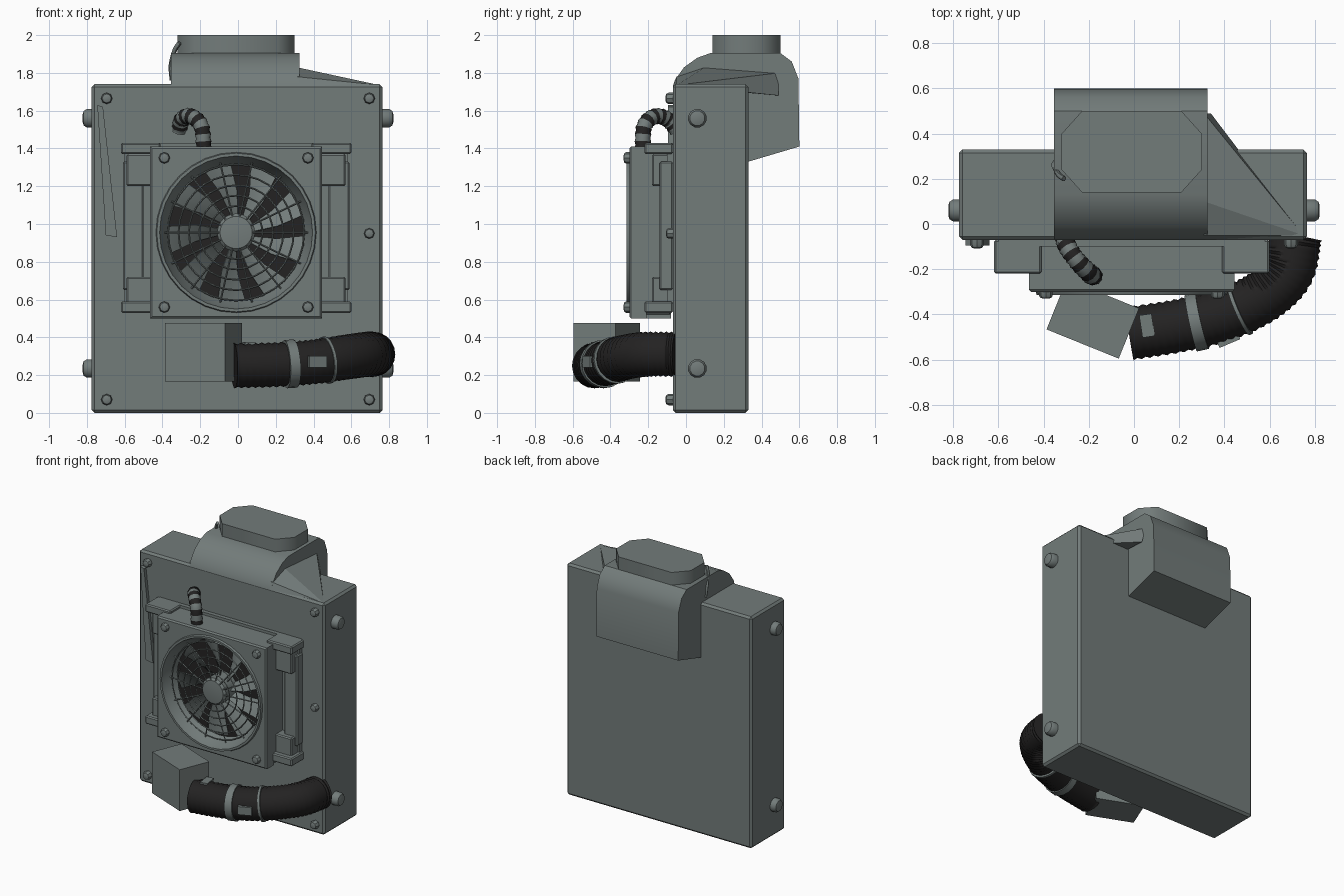
import bpy, bmesh, math
from mathutils import Vector, Matrix

cube = bpy.data.objects.get("Cube")
if cube:
    bpy.data.objects.remove(cube, do_unlink=True)


def material(name, rgb):
    m = bpy.data.materials.new(name)
    m.use_nodes = True
    m.diffuse_color = (*rgb, 1)
    m.node_tree.nodes["Principled BSDF"].inputs["Base Color"].default_value = (*rgb, 1)
    return m


GREY = material("grey green metal", (0.17, 0.2, 0.195))
DARK = material("black rubber", (0.017, 0.016, 0.016))


def finish(name, bm, mats=(GREY,), angle=35):
    """Turn a bmesh into an object, smooth below the given edge angle."""
    bmesh.ops.recalc_face_normals(bm, faces=bm.faces)
    for f in bm.faces:
        f.smooth = angle > 0
    for e in bm.edges:
        e.smooth = len(e.link_faces) == 2 and e.calc_face_angle(0) < math.radians(angle)
    mesh = bpy.data.meshes.new(name)
    bm.to_mesh(mesh)
    bm.free()
    for m in mats:
        mesh.materials.append(m)
    ob = bpy.data.objects.new(name, mesh)
    bpy.context.collection.objects.link(ob)
    return ob


def box(name, lo, hi, mat=GREY, bevel=0.0, turn=0.0):
    lo, hi = Vector(lo), Vector(hi)
    bm = bmesh.new()
    bmesh.ops.create_cube(bm, size=1)
    bmesh.ops.scale(bm, vec=hi - lo, verts=bm.verts)
    bmesh.ops.rotate(bm, matrix=Matrix.Rotation(turn, 3, 'Z'), verts=bm.verts)
    bmesh.ops.translate(bm, vec=(lo + hi) / 2, verts=bm.verts)
    ob = finish(name, bm, (mat,), 0)
    if bevel:
        mod = ob.modifiers.new("Bevel", 'BEVEL')
        mod.width, mod.segments = bevel, 1
    return ob


def loft(name, rings, mats=(GREY,), caps=True, angle=35, stripe=None):
    """Skin a list of equal closed rings; stripe picks a material per band."""
    bm = bmesh.new()
    rows = [[bm.verts.new(p) for p in r] for r in rings]
    n = len(rows[0])
    for k, (a, b) in enumerate(zip(rows, rows[1:])):
        for i in range(n):
            f = bm.faces.new((a[i], a[(i + 1) % n], b[(i + 1) % n], b[i]))
            f.material_index = stripe(k) if stripe else 0
    if caps:
        bm.faces.new(rows[0])
        bm.faces.new(rows[-1])
    return finish(name, bm, mats, angle)


def hull(name, points):
    bm = bmesh.new()
    verts = [bm.verts.new(p) for p in points]
    bmesh.ops.convex_hull(bm, input=verts)
    return finish(name, bm, (GREY,), 0)


def circle(centre, u, v, r, n):
    return [centre + r * (math.cos(a) * u + math.sin(a) * v)
            for a in (2 * math.pi * i / n for i in range(n))]


def dome(name, centre, axis, r, h, n=10):
    """Round-ended stud standing on a surface."""
    c, t = Vector(centre), Vector(axis)
    u = t.orthogonal().normalized()
    v = t.cross(u)
    loft(name, [circle(c + t * h * k, u, v, r * s, n)
                for k, s in ((-0.2, 1), (0.6, 1), (0.9, 0.8), (1, 0.45))])


def smooth_path(points, steps):
    """Catmull-Rom samples through the points."""
    p = [Vector(q) for q in points]
    p = [2 * p[0] - p[1]] + p + [2 * p[-1] - p[-2]]
    out = []
    for a, b, c, d in zip(p, p[1:], p[2:], p[3:]):
        for t in (i / steps for i in range(steps)):
            out.append(0.5 * (2 * b + (c - a) * t + (2 * a - 5 * b + 4 * c - d) * t * t
                              + (3 * b - a - 3 * c + d) * t ** 3))
    return out + [p[-2]]


def tube(name, path, r, ref, mats, n=16, ripple=0.0, angle=60, stripe=None):
    rings = []
    for i, c in enumerate(path):
        t = (path[min(i + 1, len(path) - 1)] - path[max(i - 1, 0)]).normalized()
        u = t.cross(Vector(ref)).normalized()
        rings.append(circle(c, u, t.cross(u), r - ripple * (i % 2), n))
    return loft(name, rings, mats, True, angle, stripe)


# Main cabinet
box("cabinet", (-0.775, -0.07, 0), (0.765, 0.33, 1.74), bevel=0.015)

# Curved duct over the top and back, from a side profile
profile = [(-0.07, 1.72), (-0.06, 1.76), (-0.01, 1.83), (0.06, 1.88), (0.13, 1.905),
           (0.5, 1.905), (0.56, 1.86), (0.595, 1.77), (0.6, 1.41), (0.33, 1.33), (0.3, 1.7)]
loft("duct_hood", [[(x, y, z) for y, z in profile] for x in (-0.355, 0.325)])

# Chamfered chimney collar
outline = [(-0.32, 0.24), (-0.23, 0.14), (0.21, 0.14), (0.3, 0.24),
           (0.3, 0.4), (0.21, 0.5), (-0.23, 0.5), (-0.32, 0.4)]
loft("chimney", [[(x, y, z) for x, y in outline] for z in (1.88, 2.0)], angle=50)

# Sloping gusset beside the duct
hull("duct_gusset", [(0.31, -0.07, 1.73), (0.31, -0.05, 1.78), (0.31, 0.1, 1.83), (0.75, -0.05, 1.735),
                     (0.34, 0.49, 1.68), (0.31, 0.49, 1.8)])

# Thin wire beside the duct
tube("duct_wire", smooth_path([(-0.35, 0.27, 1.76), (-0.355, 0.26, 1.84), (-0.335, 0.22, 1.92),
                               (-0.31, 0.2, 1.96)], 4), 0.012, (0, 1, 0), (GREY,), 6)

# Tapered strip at the right edge of the front
hull("front_strip", [(x, y, z) for y in (-0.095, -0.06)
                     for x, z in ((-0.745, 1.63), (-0.715, 1.62), (-0.64, 0.93), (-0.7, 0.94))])

# Side knobs and front bolts
for side in (-1, 1):
    for z in (1.56, 0.235):
        dome("side_knob", (side * 0.77, 0.06, z), (side, 0, 0), 0.05, 0.052, 12)
    for z in (1.665, 0.07):
        dome("cabinet_bolt", (side * 0.695, -0.07, z), (0, -1, 0), 0.03, 0.038, 8)
    for z in (1.35, 0.56):
        dome("fan_bolt", (side * 0.38 - 0.01, -0.3, z), (0, -1, 0), 0.03, 0.03, 8)
dome("middle_bolt", (0.695, -0.07, 0.95), (0, -1, 0), 0.028, 0.035, 8)

# Fan mounting: back plate plus clamps and bars on both sides
MID = Vector((-0.01, 0, 0.955))
box("fan_mount", (-0.6, -0.1, 0.55), (0.58, -0.06, 1.43))
for side in (-1, 1):
    def strip(name, inner, outer, y0, y1, z0, z1):
        xs = sorted((MID.x + side * inner, MID.x + side * outer))
        box(name, (xs[0], y0, z0), (xs[1], y1, z1), bevel=0.008)
    for z0, z1, lip in ((1.2, 1.37, 1.37), (0.58, 0.72, 0.53)):
        strip("clamp_arm", 0.42, 0.58, -0.18, -0.07, z0, z1)
        strip("clamp_lip", 0.4, 0.61, -0.22, -0.07, lip, lip + 0.06)
    strip("mount_bar", 0.49, 0.6, -0.14, -0.07, 0.65, 1.33)
    strip("frame_wall", 0.4, 0.45, -0.23, -0.08, 0.52, 1.41)
for z in (0.5, 1.36):
    box("frame_crossbar", (-0.45, -0.23, z), (0.43, -0.08, z + 0.05))

# Square fan frame with a round stepped opening
SEG = 32
def square_ring(y, half):
    ring = []
    for i in range(SEG):
        a = 2 * math.pi * i / SEG
        s = half / max(abs(math.cos(a)), abs(math.sin(a)))
        ring.append(MID + Vector((s * math.cos(a), y, s * math.sin(a))))
    return ring

def fan_ring(y, r):
    return circle(MID + Vector((0, y, 0)), Vector((1, 0, 0)), Vector((0, 0, 1)), r, SEG)

loft("fan_frame", [square_ring(-0.21, 0.455), square_ring(-0.29, 0.455), square_ring(-0.3, 0.445),
                   fan_ring(-0.3, 0.425), fan_ring(-0.315, 0.42), fan_ring(-0.315, 0.405),
                   fan_ring(-0.28, 0.395), fan_ring(-0.2, 0.355), fan_ring(-0.2, 0.45)], caps=False)
loft("fan_backing", [fan_ring(-0.13, 0.42), fan_ring(-0.14, 0.42)], (DARK,))
loft("fan_hub", [fan_ring(-0.14, 0.1), fan_ring(-0.27, 0.1), fan_ring(-0.285, 0.085), fan_ring(-0.29, 0.04)])

# Twisted fan blades
BLADES = 9
bm = bmesh.new()
for k in range(BLADES):
    rows = []
    for r, pitch in ((0.08, 0.035), (0.22, 0.03), (0.36, 0.02)):
        row = []
        for j in range(4):
            a = 2 * math.pi * (k + 0.19 * j) / BLADES + 0.7 * r
            row.append(bm.verts.new(MID + Vector((r * math.cos(a), -0.18 + pitch * (j / 1.5 - 1),
                                                  r * math.sin(a)))))
        rows.append(row)
    for a, b in zip(rows, rows[1:]):
        for j in range(3):
            bm.faces.new((a[j], a[j + 1], b[j + 1], b[j]))
finish("fan_blades", bm).modifiers.new("Solidify", 'SOLIDIFY').thickness = 0.006

# Wire guard: concentric hoops and spokes
for k in range(5):
    r, t = 0.14 + 0.055 * k, 0.005
    y = -0.285 + 0.008 * k
    loft("guard_hoop", [fan_ring(y, r - t), fan_ring(y - t, r), fan_ring(y, r + t),
                        fan_ring(y + t, r), fan_ring(y, r - t)], caps=False)
for k in range(14):
    a = 2 * math.pi * k / 14
    d = Vector((math.cos(a), 0, math.sin(a)))
    tube("guard_spoke", [MID + d * 0.09 + Vector((0, -0.28, 0)), MID + d * 0.38 + Vector((0, -0.25, 0))],
         0.005, (0, 1, 0), (GREY,), 4)

# Small bent cable hose above the fan
cable = smooth_path([(-0.31, -0.05, 1.5), (-0.295, -0.1, 1.555), (-0.25, -0.165, 1.57),
                     (-0.195, -0.22, 1.52), (-0.18, -0.23, 1.4)], 7)
tube("cable_hose", cable, 0.044, (0.8, 0.5, 0), (GREY, DARK), 10, 0.005, 60, lambda k: k % 4 // 2)

# Motor box set at an angle
box("motor_box", (-0.355, -0.54, 0.165), (-0.01, -0.3, 0.475), turn=math.radians(-22))

# Ribbed hose bending back into the cabinet
hose = smooth_path([(-0.02, -0.485, 0.25), (0.2, -0.45, 0.255), (0.4, -0.4, 0.27),
                    (0.57, -0.32, 0.295), (0.68, -0.21, 0.31), (0.715, -0.05, 0.31)], 12)
tube("ribbed_hose", hose, 0.12, (0, 0, 1), (DARK,), 20, 0.008)

# Clamp bands around the hose
for name, first, last, r in (("wide_band", 15, 19, 0.128), ("narrow_band", 28, 30, 0.126)):
    tube(name, hose[first:last], r, (0, 0, 1), (GREY,), 20)
box("hose_plate", (0.03, -0.5, 0.36), (0.085, -0.4, 0.375), turn=0.15)
box("band_latch", (0.37, -0.53, 0.24), (0.47, -0.505, 0.3), turn=0.4)
